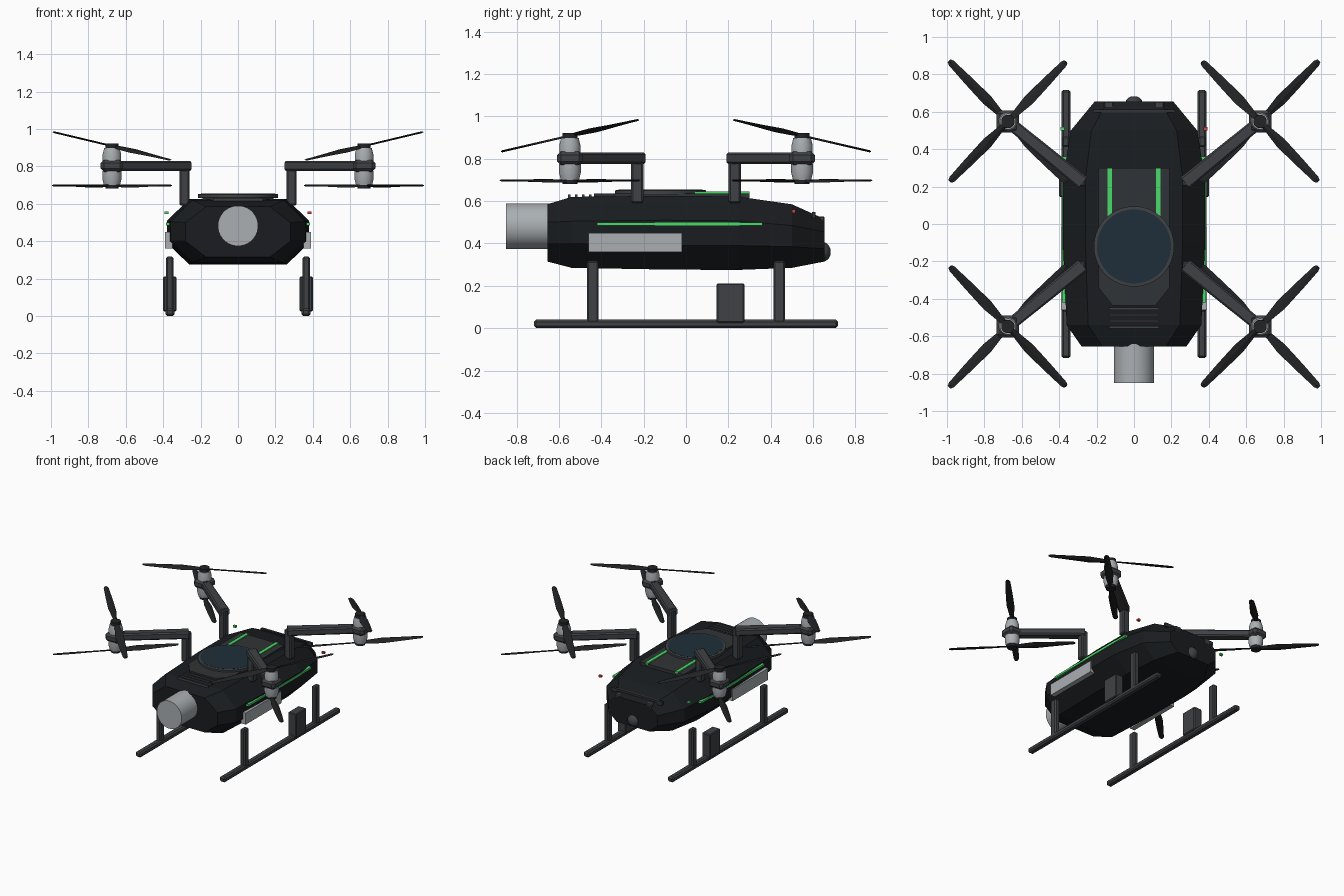
import bpy, bmesh, math
from mathutils import Matrix, Vector

if "Cube" in bpy.data.objects:
    bpy.data.objects.remove(bpy.data.objects["Cube"])


def mat(name, r, g, b):
    m = bpy.data.materials.new(name)
    m.diffuse_color = (r, g, b, 1)
    m.use_nodes = True
    m.node_tree.nodes["Principled BSDF"].inputs["Base Color"].default_value = m.diffuse_color
    return m


SHELL = mat("shell", 0.010, 0.012, 0.014)
DARK = mat("dark_grey", 0.05, 0.053, 0.058)
PANEL = mat("panel_grey", 0.03, 0.033, 0.037)
BLADE = mat("blade", 0.016, 0.017, 0.018)
METAL = mat("metal", 0.40, 0.43, 0.45)
GREEN = mat("green", 0.07, 0.70, 0.14)
RED = mat("red", 0.65, 0.05, 0.06)
GLASS = mat("glass", 0.014, 0.028, 0.042)


def finish(name, bm, material, bevel=0, smooth=False):
    bmesh.ops.recalc_face_normals(bm, faces=bm.faces)
    me = bpy.data.meshes.new(name)
    bm.to_mesh(me)
    bm.free()
    ob = bpy.data.objects.new(name, me)
    bpy.context.collection.objects.link(ob)
    me.materials.append(material)
    if bevel:
        mod = ob.modifiers.new("bevel", 'BEVEL')
        mod.width, mod.segments = bevel, 1
    if smooth:
        bpy.context.view_layer.objects.active = ob
        ob.select_set(True)
        bpy.ops.object.shade_smooth_by_angle(angle=math.radians(35))
        ob.select_set(False)
    return ob


def loft(name, rings, material, bevel=0, smooth=False):
    """Skin a list of equal-length point rings and cap both ends."""
    bm = bmesh.new()
    vs = [[bm.verts.new(p) for p in r] for r in rings]
    n = len(rings[0])
    for a, b in zip(vs, vs[1:]):
        for i in range(n):
            j = (i + 1) % n
            bm.faces.new((a[i], a[j], b[j], b[i]))
    bm.faces.new(vs[0])
    bm.faces.new(vs[-1])
    return finish(name, bm, material, bevel, smooth)


def box(name, x, y, z, material, bevel=0):
    """Box from (min, max) pairs."""
    rings = [[(x[0], y[0], h), (x[1], y[0], h), (x[1], y[1], h), (x[0], y[1], h)] for h in z]
    return loft(name, rings, material, bevel)


def turned(name, c, profile, material, axis='Z', n=24):
    """Solid of revolution around c from (radius, offset) pairs."""
    rings = []
    for r, h in profile:
        ring = []
        for i in range(n):
            a = 2 * math.pi * (i + 0.5) / n
            u, v = r * math.cos(a), r * math.sin(a)
            p = (u, v, h) if axis == 'Z' else (u, h, v)
            ring.append(Vector(c) + Vector(p))
        rings.append(ring)
    return loft(name, rings, material, smooth=True)


# faceted octagonal hull: y, half width, bottom, top, chamfer x, chamfer z
hull = []
for y, w, b, t, cx, cz in [(-0.655, 0.28, 0.315, 0.585, 0.11, 0.085),
                           (-0.54, 0.36, 0.285, 0.62, 0.115, 0.115),
                           (-0.10, 0.38, 0.277, 0.625, 0.12, 0.115),
                           (0.24, 0.38, 0.275, 0.622, 0.12, 0.115),
                           (0.50, 0.338, 0.285, 0.585, 0.11, 0.10),
                           (0.655, 0.21, 0.315, 0.515, 0.07, 0.06)]:
    hull.append([(-w + cx, y, b), (w - cx, y, b), (w, y, b + cz), (w, y, t - cz),
                 (w - cx, y, t), (-w + cx, y, t), (-w, y, t - cz), (-w, y, b + cz)])
loft("hull", hull, SHELL)

# front barrel
turned("front_barrel", (0, 0, 0.482), [(0.108, -0.85), (0.108, -0.60)], METAL, 'Y', 32)

# top deck plate, dish and vents
deck = [(-0.19, 0.30), (-0.19, -0.34), (-0.115, -0.435), (0.115, -0.435), (0.19, -0.34), (0.19, 0.30)]
loft("deck_plate", [[(x, y, z) for x, y in deck] for z in (0.60, 0.637)], PANEL)
turned("dish_rim", (0, -0.12, 0), [(0.195, 0.649), (0.195, 0.63), (0.215, 0.63), (0.215, 0.651), (0.197, 0.653)], DARK, n=48)
turned("dish_glass", (0, -0.12, 0), [(0.198, 0.63), (0.198, 0.654)], GLASS, n=48)
for i in range(4):
    y = -0.453 - i * 0.033
    box("vent_slat", (-0.133, 0.133), (y - 0.006, y + 0.006), (0.615, 0.632), DARK)

# rear sensor bar and eye
box("rear_bar", (-0.22, 0.22), (0.595, 0.612), (0.52, 0.549), PANEL)
turned("rear_eye", (0, 0.645, 0.36), [(0.05, -0.01), (0.044, 0.015), (0.03, 0.03), (0.012, 0.038)], DARK, 'Y', 16)


def blade(name, centre, direction, sx, sy):
    """One twisted, tapered rotor blade."""
    u = Vector(direction).normalized()
    side = u.cross(Vector((0, 0, 1))).normalized()
    rings = []
    for r, w, twist in [(0.02, 0.028, 24), (0.07, 0.04, 22), (0.16, 0.06, 16),
                        (0.30, 0.05, 9), (0.435, 0.036, 4), (0.452, 0.022, 3)]:
        s = Matrix.Rotation(math.radians(twist), 3, u) @ side
        n = u.cross(s)
        c = Vector(centre) + u * r
        ring = [c + s * w / 2, c + n * 0.005, c - s * w / 2, c - n * 0.005]
        rings.append([(p.x * sx, p.y * sy, p.z) for p in ring])
    loft(name, rings, BLADE)


MX, MY = 0.674, 0.548
for sx in (-1, 1):
    for sy in (-1, 1):
        # arm riser and boom
        px, py = sx * 0.285, sy * 0.23
        box("arm_riser", (px - 0.027, px + 0.027), (py - 0.029, py + 0.029), (0.59, 0.82), DARK, 0.008)
        d = Vector((MX - 0.285, MY - 0.23, 0)).normalized()
        s = Vector((-d.y, d.x, 0))
        rings = []
        for c, w in [(Vector((0.285, 0.23, 0)) - d * 0.015, 0.038), (Vector((MX, MY, 0)), 0.032)]:
            ring = []
            for a, z in [(-1, 0.785), (-0.75, 0.775), (0.75, 0.775), (1, 0.785),
                         (1, 0.82), (0.75, 0.83), (-0.75, 0.83), (-1, 0.82)]:
                p = c + s * a * w
                ring.append((p.x * sx, p.y * sy, z))
            rings.append(ring)
        loft("arm_boom", rings, DARK)
        # motor mount with paired motors
        x, y = sx * MX, sy * MY
        box("motor_mount", (x - 0.06, x + 0.06), (y - 0.06, y + 0.06), (0.77, 0.835), DARK, 0.018)
        turned("upper_motor", (x, y, 0), [(0.05, 0.83), (0.05, 0.865), (0.042, 0.897)], METAL)
        turned("upper_cap", (x, y, 0), [(0.036, 0.89), (0.036, 0.922)], BLADE)
        turned("lower_motor", (x, y, 0), [(0.052, 0.775), (0.052, 0.735), (0.043, 0.70)], METAL)
        turned("lower_cap", (x, y, 0), [(0.036, 0.71), (0.036, 0.682)], BLADE)
        # crossed rotors, the upper one tilted
        for k in (-1, 1):
            blade("upper_rotor_blade", (MX, MY, 0.909), (k * 0.31, -k * 0.32, k * 0.074), sx, sy)
            blade("lower_rotor_blade", (MX, MY, 0.695), (k * 0.31, k * 0.32, 0.003), sx, sy)
        # landing strut
        xs, ys = sx * 0.365, sy * 0.44
        box("landing_strut", (xs - 0.02, xs + 0.02), (ys - 0.028, ys + 0.028), (0.02, 0.318), DARK, 0.008)

    def span(a, b):
        return tuple(sorted((sx * a, sx * b)))

    # skid and its weight box
    box("skid", span(0.34, 0.388), (-0.717, 0.717), (0, 0.04), DARK, 0.01)
    box("skid_box", span(0.33, 0.40), (0.145, 0.275), (0.025, 0.212), DARK, 0.006)
    # side panel, glow strips and marker lights
    box("side_panel", span(0.35, 0.389), (-0.46, -0.02), (0.36, 0.45), METAL)
    box("side_glow", span(0.35, 0.385), (-0.42, 0.36), (0.484, 0.499), GREEN)
    box("deck_glow", span(0.117, 0.143), (0.03, 0.30), (0.63, 0.645), GREEN)
    box("marker_light", span(0.372, 0.394), (0.50, 0.518), (0.545, 0.56), RED if sx > 0 else GREEN)
    # rear sensor pods
    box("rear_sensor", span(0.11, 0.16), (0.618, 0.655), (0.48, 0.528), DARK, 0.006)
